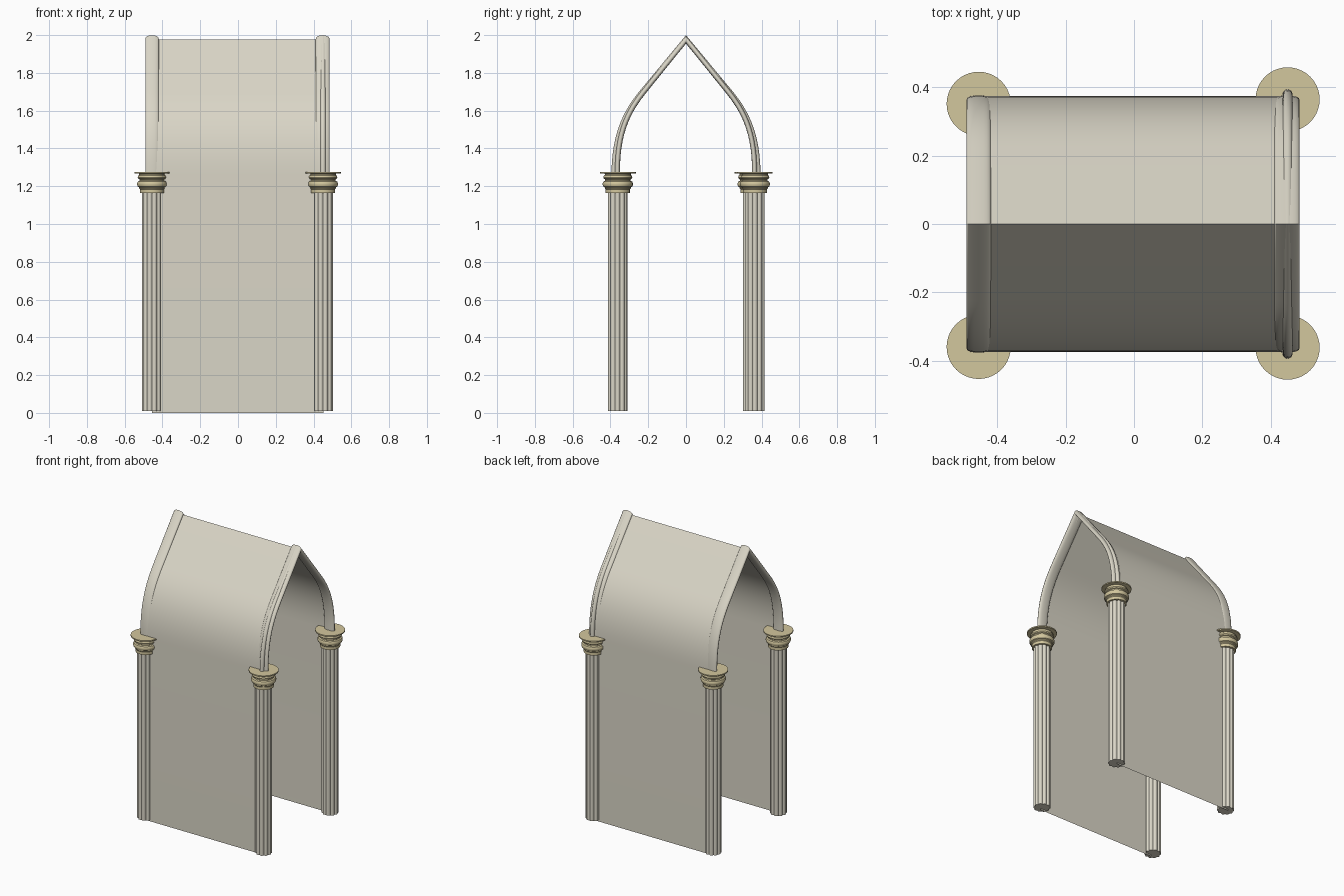
import bpy, bmesh, math
from mathutils import Vector

cube = bpy.data.objects.get("Cube")
if cube:
    bpy.data.objects.remove(cube, do_unlink=True)


def material(name, rgb):
    m = bpy.data.materials.new(name)
    m.use_nodes = True
    m.diffuse_color = (*rgb, 1)
    m.node_tree.nodes["Principled BSDF"].inputs["Base Color"].default_value = (*rgb, 1)
    return m


STONE = material("pale stone", (0.70, 0.67, 0.57))
GOLD = material("sandy gold", (0.65, 0.57, 0.34))


def loft(name, rings, mat, closed=True, caps=True, angle=35):
    """Skin consecutive rings of points, optionally closing and capping them."""
    bm = bmesh.new()
    rows = [[bm.verts.new(p) for p in ring] for ring in rings]
    n = len(rows[0])
    for a, b in zip(rows, rows[1:]):
        for i in range(n if closed else n - 1):
            j = (i + 1) % n
            bm.faces.new((a[i], a[j], b[j], b[i]))
    if closed and caps:
        bm.faces.new(rows[0][::-1])
        bm.faces.new(rows[-1])
    bmesh.ops.recalc_face_normals(bm, faces=bm.faces)
    mesh = bpy.data.meshes.new(name)
    bm.to_mesh(mesh)
    bm.free()
    mesh.materials.append(mat)
    ob = bpy.data.objects.new(name, mesh)
    bpy.context.collection.objects.link(ob)
    bpy.ops.object.select_all(action="DESELECT")
    ob.select_set(True)
    bpy.context.view_layer.objects.active = ob
    bpy.ops.object.shade_smooth_by_angle(angle=math.radians(angle))
    return ob


# Pointed arch line in (y, z): a curved haunch, then a straight slope to the apex
SPRING, APEX = 1.265, 1.977
P = [Vector(p) for p in ((0.375, SPRING), (0.375, 1.50), (0.30, 1.614), (0.22, 1.71))]


def bezier(t):
    s = 1 - t
    return P[0] * s**3 + P[1] * 3 * s * s * t + P[2] * 3 * s * t * t + P[3] * t**3


half = [bezier(i / 14) for i in range(15)]
arch = half + [Vector((0, APEX))] + [Vector((-p.x, p.y)) for p in reversed(half)]


def arch_rib(name, x, half_width, half_depth, base_shift, power):
    """Sweep a rounded section along the arch, shifted outward at its feet."""
    path = []
    for p in arch:
        low = (APEX - p.y) / (APEX - SPRING)
        side = (p.x > 0) - (p.x < 0)
        path.append(Vector((p.x + side * base_shift * low, p.y)))
    rings = []
    for i, p in enumerate(path):
        before = (p - path[i - 1]).normalized() if i else Vector((0, 1))
        after = (path[i + 1] - p).normalized() if i + 1 < len(path) else before
        tangent = (before + after).normalized()
        normal = Vector((tangent.y, -tangent.x))
        miter = 1 / max(0.3, tangent.dot(before))
        ring = []
        for k in range(20):
            c, s = math.cos(math.tau * k / 20), math.sin(math.tau * k / 20)
            u = math.copysign(abs(c) ** power, c) * half_width
            v = math.copysign(abs(s) ** power, s) * half_depth * miter
            q = p + normal * v
            ring.append((x + u, q.x, q.y))
        rings.append(ring)
    return loft(name, rings, STONE, angle=45)


# Thin vault with straight side walls running down to the ground
outline = [Vector((0.375, 0))] + arch + [Vector((-0.375, 0))]
loft("vault_and_walls", [[(x, p.x, p.y) for p in outline] for x in (-0.455, 0.452)],
     STONE, closed=False)

# Broad ribs at both ends, with a slim roll moulding on one of them
arch_rib("right_broad_rib", -0.455, 0.036, 0.0135, -0.012, 0.8)
arch_rib("left_broad_rib", 0.448, 0.037, 0.0135, -0.012, 0.8)
arch_rib("left_roll_moulding", 0.45, 0.0145, 0.0145, 0.005, 1)


def fluted_shaft(name, x, y):
    def ring(z):
        pts = []
        for i in range(80):
            a = math.tau * i / 80
            r = 0.045 + 0.008 * abs(math.cos(5 * a))
            pts.append((x + r * math.cos(a), y + r * math.sin(a), z))
        return pts
    loft(name, [ring(0.01), ring(1.18)], STONE, angle=30)


# Turned capital profile as (radius, height)
CAPITAL = [(0.064, 1.163), (0.064, 1.183), (0.068, 1.188), (0.068, 1.194),
           (0.075, 1.198), (0.079, 1.207), (0.079, 1.216), (0.075, 1.225),
           (0.066, 1.229), (0.066, 1.236), (0.073, 1.240), (0.076, 1.247),
           (0.073, 1.256), (0.068, 1.259), (0.068, 1.266),
           (0.094, 1.268), (0.094, 1.276)]


def capital(name, x, y):
    rings = [[(x + r * math.cos(math.tau * i / 40), y + r * math.sin(math.tau * i / 40), z)
              for i in range(40)] for r, z in CAPITAL]
    loft(name, rings, GOLD)


# Four columns at the corners
for corner, x, y in (("front_right", -0.455, -0.36), ("front_left", 0.45, -0.362),
                     ("back_right", -0.455, 0.352), ("back_left", 0.45, 0.365)):
    fluted_shaft(corner + "_column", x, y)
    capital(corner + "_capital", x, y)
